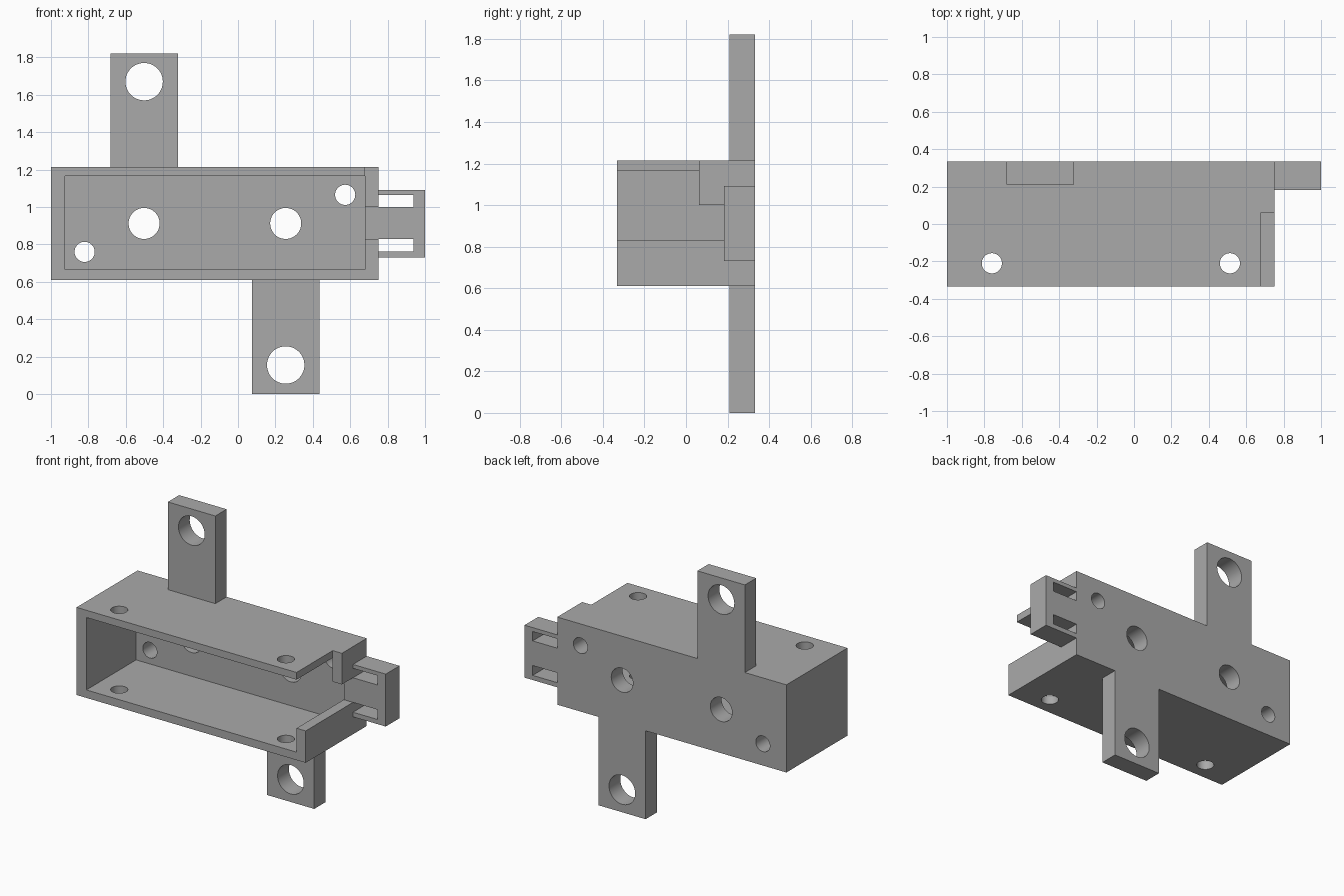
import bpy, math

cube = bpy.data.objects.get("Cube")
if cube:
    bpy.data.objects.remove(cube, do_unlink=True)

# One plain grey
grey = bpy.data.materials.new("plain_grey")
grey.use_nodes = True
color = (0.4, 0.4, 0.4, 1)
grey.diffuse_color = color
grey.node_tree.nodes["Principled BSDF"].inputs["Base Color"].default_value = color

HALF = 0.333            # half depth of the case
FLOOR = 0.21            # cavity floor, also front of the mounting tabs
BOTTOM, TOP = 0.61, 1.215
WALL = 0.68             # inside of the right end wall
END = 0.75              # outside of the right end wall
OUT = 0.1               # overshoot for cutters


def box(name, x, y, z):
    bpy.ops.mesh.primitive_cube_add(size=1, location=[sum(r) / 2 for r in (x, y, z)])
    ob = bpy.context.object
    ob.name = name
    ob.scale = [r[1] - r[0] for r in (x, y, z)]
    bpy.ops.object.transform_apply(location=True, rotation=False, scale=True)
    ob.data.materials.append(grey)
    return ob


def drill(axis, a, b, radius):
    """Round cutter along y at (x, z), or along z at (x, y)."""
    loc, rot = ((a, 0, b), (math.pi / 2, 0, 0)) if axis == "y" else ((a, b, 1), (0, 0, 0))
    bpy.ops.mesh.primitive_cylinder_add(vertices=48, radius=radius, depth=2,
                                        location=loc, rotation=rot)
    ob = bpy.context.object
    bpy.ops.object.transform_apply(location=True, rotation=True, scale=True)
    ob.data.materials.append(grey)
    return ob


def combine(target, other, operation):
    mod = target.modifiers.new("combine", "BOOLEAN")
    mod.operation = operation
    mod.solver = "EXACT"
    mod.object = other
    bpy.context.view_layer.objects.active = target
    bpy.ops.object.modifier_apply(modifier=mod.name)
    bpy.data.objects.remove(other, do_unlink=True)


# Open-fronted case
case = box("bracket_case", (-1, END), (-HALF, HALF), (BOTTOM, TOP))
front = -HALF - OUT
cuts = [
    box("cavity", (-0.925, WALL), (front, FLOOR), (0.665, 1.165)),
    box("wall_slot", (WALL, END + OUT), (front, 0.183), (0.83, 1.0)),
    box("wall_corner", (WALL, END + OUT), (front, 0.062), (0.95, TOP + OUT)),
]
for cut in cuts:
    combine(case, cut, "DIFFERENCE")

# Mounting tabs above and below, and the slotted end clip
additions = [
    box("upper_tab", (-0.683, -0.32), (FLOOR, HALF), (TOP - 0.02, 1.82)),
    box("lower_tab", (0.075, 0.435), (FLOOR, HALF), (0, BOTTOM + 0.02)),
    box("end_clip", (END - 0.02, 1), (0.183, HALF), (0.73, 1.092)),
]
for part in additions:
    combine(case, part, "UNION")

# Clip slots
for low, high in ((0.762, 0.83), (1.0, 1.065)):
    combine(case, box("clip_slot", (END, 0.938), (0, HALF + OUT), (low, high)), "DIFFERENCE")

# Holes through the back and tabs, then through the top and bottom walls
holes = [
    ("y", -0.502, 1.67, 0.1), ("y", 0.255, 0.155, 0.1),
    ("y", -0.502, 0.912, 0.083), ("y", 0.255, 0.912, 0.083),
    ("y", -0.82, 0.76, 0.054), ("y", 0.573, 1.065, 0.054),
    ("z", -0.76, -0.21, 0.054), ("z", 0.513, -0.21, 0.054),
]
for hole in holes:
    combine(case, drill(*hole), "DIFFERENCE")

# Smooth bores, sharp edges
bpy.ops.object.select_all(action="DESELECT")
case.select_set(True)
bpy.context.view_layer.objects.active = case
bpy.ops.object.shade_smooth_by_angle(angle=math.radians(30))
